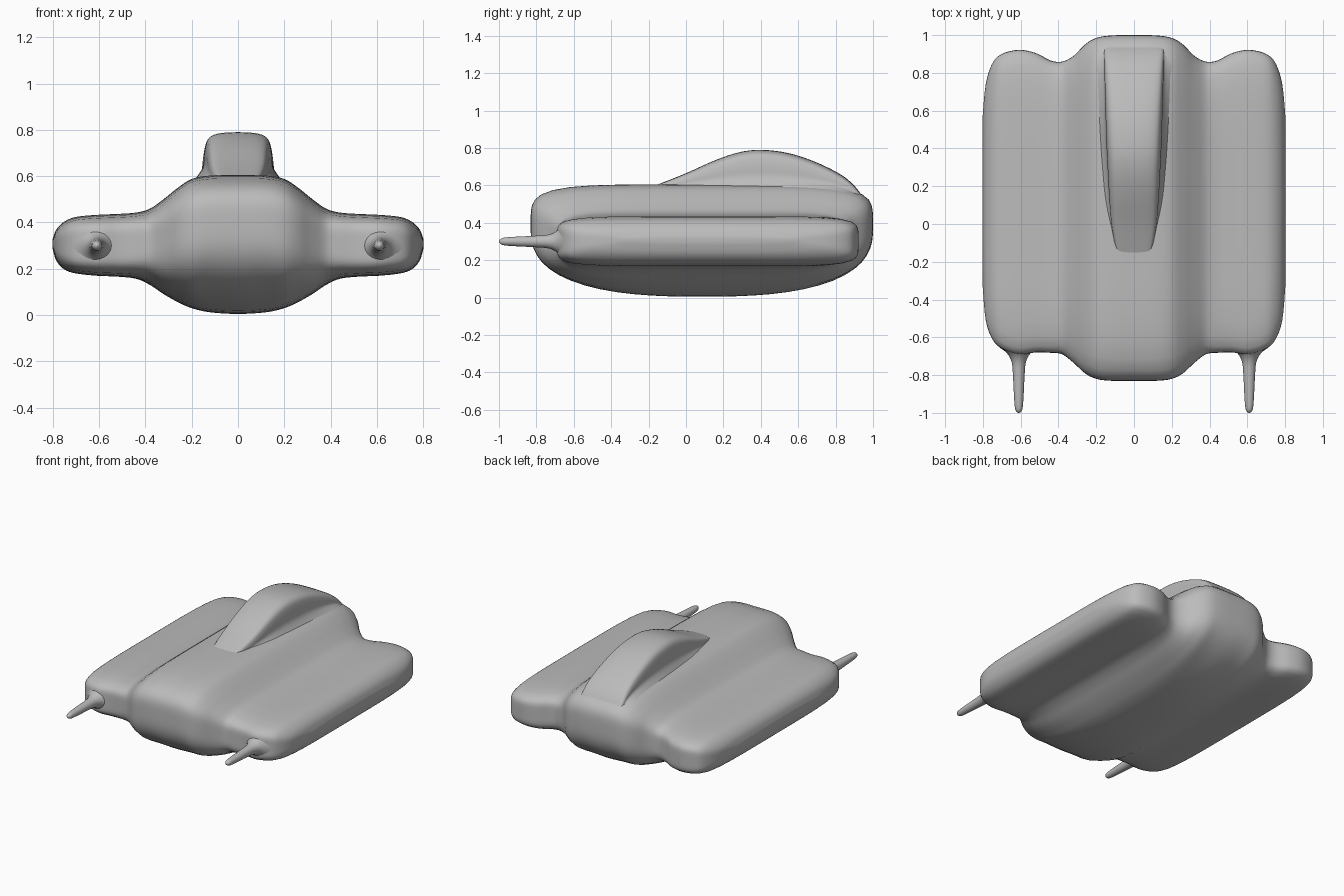
import bpy, bmesh, math

cube = bpy.data.objects.get("Cube")
if cube:
    bpy.data.objects.remove(cube)

grey = bpy.data.materials.new("plain grey")
grey.use_nodes = True
GREY = (0.5, 0.5, 0.5, 1)
grey.diffuse_color = GREY
grey.node_tree.nodes["Principled BSDF"].inputs["Base Color"].default_value = GREY


def spline(rows, steps):
    """Catmull-Rom curve through rows of numbers."""
    out = []
    for i in range(len(rows) - 1):
        a, b = rows[max(i - 1, 0)], rows[i]
        c, d = rows[i + 1], rows[min(i + 2, len(rows) - 1)]
        for s in range(steps):
            t = s / steps
            out.append([q + t / 2 * (r - p + t * (2 * p - 5 * q + 4 * r - w + t * (3 * (q - r) + w - p)))
                        for p, q, r, w in zip(a, b, c, d)])
    return out + [list(rows[-1])]


def loft(name, rings):
    """Skin closed rings of equal length and cap both ends."""
    bm = bmesh.new()
    loops = [[bm.verts.new(p) for p in ring] for ring in rings]
    n = len(loops[0])
    for a, b in zip(loops, loops[1:]):
        for i in range(n):
            j = (i + 1) % n
            bm.faces.new((a[i], a[j], b[j], b[i]))
    bm.faces.new(loops[0])
    bm.faces.new(loops[-1])
    bmesh.ops.recalc_face_normals(bm, faces=bm.faces)
    mesh = bpy.data.meshes.new(name)
    bm.to_mesh(mesh)
    bm.free()
    mesh.materials.append(grey)
    obj = bpy.data.objects.new(name, mesh)
    bpy.context.collection.objects.link(obj)
    bpy.ops.object.select_all(action="DESELECT")
    obj.select_set(True)
    bpy.context.view_layer.objects.active = obj
    bpy.ops.object.shade_smooth_by_angle(angle=math.radians(60))
    return obj


def side_ring(x, front, back, low, mid, top, n_low, n_top, count=64):
    """Rounded side outline at one station across the body."""
    ring = []
    for k in range(count):
        a = math.tau * k / count
        c, s = math.cos(a), math.sin(a)
        n = n_top if s > 0 else n_low
        r = (abs(c) ** n + abs(s) ** n) ** (-1 / n)
        y = (front + back) / 2 + (back - front) / 2 * r * c
        z = mid + r * s * ((top - mid) if s > 0 else (mid - low))
        ring.append((x, y, z))
    return ring


# Hull and side pods: x, front, back, low, mid, top, lower and upper roundness
half = [
    (0.00, -.83, 1.0, .005, .37, .605, 2.6, 5),
    (0.12, -.83, .998, .012, .37, .603, 2.6, 5),
    (0.20, -.82, .985, .03, .36, .588, 2.8, 5),
    (0.26, -.79, .95, .056, .35, .55, 3, 5),
    (0.32, -.735, .89, .09, .33, .502, 3.5, 5),
    (0.38, -.69, .86, .13, .31, .46, 4, 5),
    (0.44, -.682, .865, .157, .30, .443, 5, 6),
    (0.52, -.68, .905, .166, .30, .437, 6, 6),
    (0.61, -.69, .922, .17, .30, .433, 6, 6),
    (0.70, -.66, .90, .18, .30, .424, 6, 6),
    (0.75, -.61, .85, .197, .30, .404, 5, 5),
    (0.785, -.51, .74, .235, .305, .37, 4, 4),
    (0.802, -.32, .56, .29, .31, .325, 3, 3),
]
stations = [(-r[0], *r[1:]) for r in reversed(half[1:])] + half
loft("hull_with_side_pods", [side_ring(*r) for r in spline(stations, 4)])

# Dorsal canopy: y, half width, base, top
canopy = [(-.19, .07, .575, .59), (-.13, .095, .575, .613), (0, .118, .58, .665), (.15, .13, .585, .732),
          (.28, .137, .585, .776), (.4, .143, .585, .79), (.55, .148, .585, .772), (.7, .152, .58, .722),
          (.84, .155, .565, .65), (.92, .155, .53, .575), (.97, .15, .46, .49)]
wall = [(1.38, -.1), (1.17, .1), (1.03, .3), (1, .6), (.9, .86), (.6, .97), (0, 1)]
section = spline([(-u, v) for u, v in wall[:-1]] + wall[::-1], 4)
loft("dorsal_canopy", [[(u * w, y, base + v * (top - base)) for u, v in section]
                       for y, w, base, top in spline(canopy, 4)])

# Forward prongs with flared roots: y, radius
prong = [(-.655, .10), (-.685, .062), (-.73, .038), (-.80, .031), (-.90, .026), (-.97, .021),
         (-.992, .013), (-1.0, .002)]
for side, x in (("right", -.61), ("left", .61)):
    loft(side + "_prong", [[(x + r * math.cos(math.tau * k / 20), y, .3 + r * math.sin(math.tau * k / 20))
                            for k in range(20)] for y, r in spline(prong, 3)])
